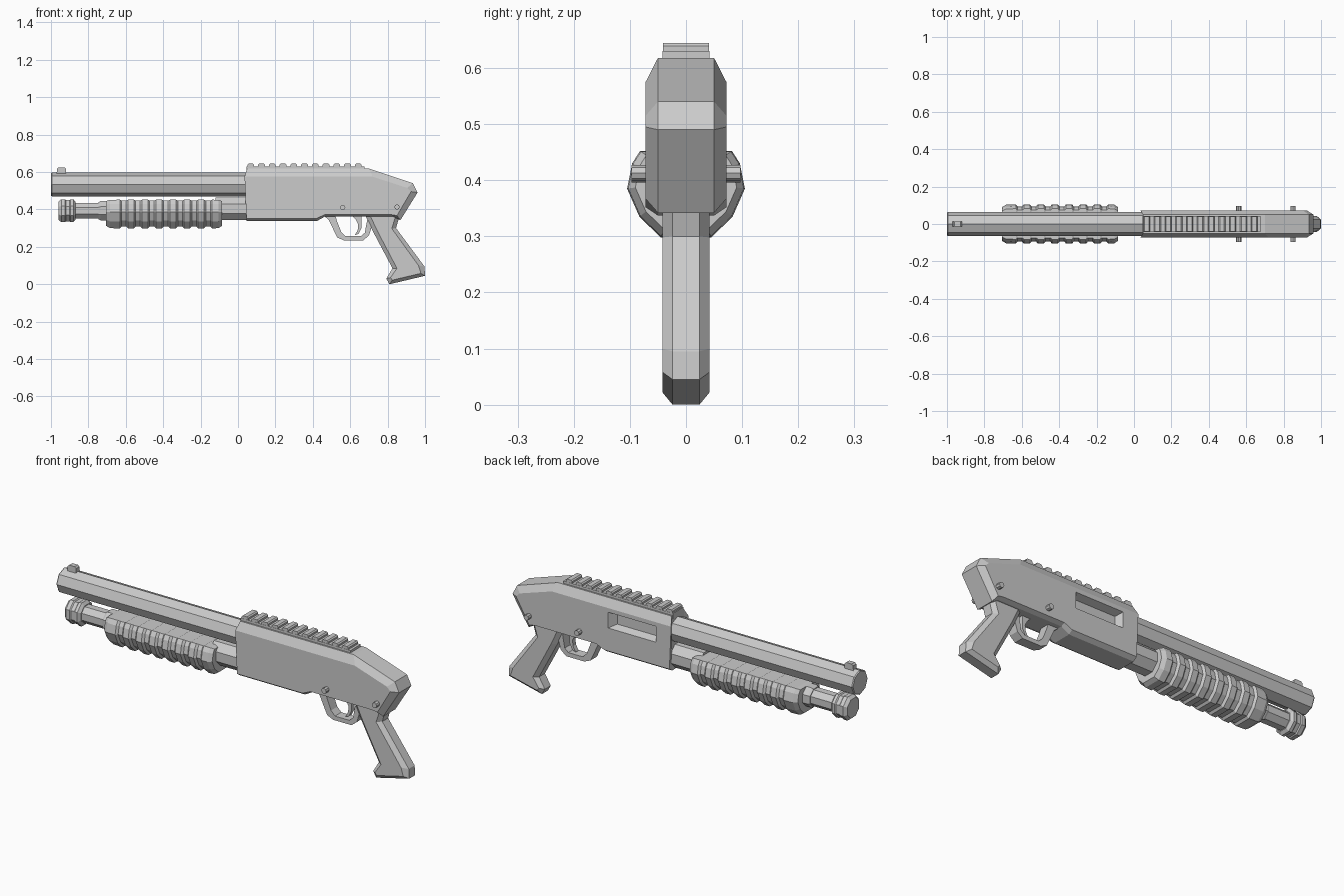
import bpy, bmesh, math
from mathutils import Vector

cube = bpy.data.objects.get("Cube")
if cube:
    bpy.data.objects.remove(cube, do_unlink=True)

GREY = (0.6, 0.6, 0.6, 1.0)
grey = bpy.data.materials.new("plain grey")
grey.use_nodes = True
grey.diffuse_color = GREY
grey.node_tree.nodes["Principled BSDF"].inputs["Base Color"].default_value = GREY


def loft(name, rings):
    """Join equal-length rings of points into a capped solid."""
    bm = bmesh.new()
    rows = [[bm.verts.new(p) for p in ring] for ring in rings]
    n = len(rows[0])
    for a, b in zip(rows, rows[1:]):
        for i in range(n):
            j = (i + 1) % n
            bm.faces.new((a[i], a[j], b[j], b[i]))
    bm.faces.new(rows[0])
    bm.faces.new(rows[-1])
    bmesh.ops.recalc_face_normals(bm, faces=bm.faces)
    mesh = bpy.data.meshes.new(name)
    bm.to_mesh(mesh)
    bm.free()
    mesh.materials.append(grey)
    obj = bpy.data.objects.new(name, mesh)
    bpy.context.collection.objects.link(obj)
    return obj


def slab(name, outline, half, side=None, flat=None):
    """Side outline in x-z, widened in y, with an optional smaller side outline."""
    layers = [(-half, outline), (half, outline)]
    if side:
        layers = [(-half, side), (-flat, outline), (flat, outline), (half, side)]
    return loft(name, [[(x, y, z) for x, z in pts] for y, pts in layers])


def box(name, x0, x1, half, z0, z1):
    return slab(name, [(x0, z0), (x1, z0), (x1, z1), (x0, z1)], half)


def lathe(name, profile, z, turn=0.5, sides=8):
    """Faceted round part along x from (x, radius) pairs."""
    angles = [(i + turn) * math.tau / sides for i in range(sides)]
    return loft(name, [[(x, r * math.cos(a), z + r * math.sin(a)) for a in angles]
                       for x, r in profile])


# Barrel and bead sight
lathe("barrel", [(-1, 0.06), (-0.995, 0.064), (0.06, 0.064)], 0.534, turn=0)
slab("front_sight", [(-0.97, 0.585), (-0.92, 0.585), (-0.92, 0.618),
                     (-0.928, 0.625), (-0.96, 0.625), (-0.968, 0.618)], 0.013)

# Magazine tube with end cap and collars
lathe("magazine_tube", [(-0.9, 0.046), (-0.4, 0.046)], 0.393)
lathe("magazine_cap", [(-0.96, 0.052), (-0.945, 0.066), (-0.925, 0.066), (-0.92, 0.061),
                       (-0.9, 0.061), (-0.895, 0.066), (-0.88, 0.066), (-0.868, 0.05)], 0.393)
lathe("tube_collar", [(-0.745, 0.05), (-0.735, 0.056), (-0.69, 0.056)], 0.393)
lathe("rear_tube", [(-0.12, 0.065), (0.06, 0.065)], 0.403)

# Ribbed pump handle
half_section = [(0.082, 0.452), (0.096, 0.43), (0.105, 0.385), (0.083, 0.335), (0.045, 0.298)]
section = half_section + [(-y, z) for y, z in reversed(half_section)]


def pump_ring(x, s):
    return [(x, y * s, 0.40 + (z - 0.40) * s) for y, z in section]


rings = [pump_ring(-0.705, 0.86), pump_ring(-0.685, 0.98)]
for i in range(7):
    x = -0.61 + i * 0.075
    rings += [pump_ring(x + dx, s) for dx, s in
              ((-0.022, 1.0), (-0.012, 0.9), (0.012, 0.9), (0.022, 1.0))]
rings += [pump_ring(-0.105, 0.98), pump_ring(-0.085, 0.86)]
loft("pump_handle", rings)

# Receiver with chamfered edges
receiver = slab(
    "receiver",
    [(0.048, 0.618), (0.7, 0.618), (0.935, 0.54), (0.96, 0.49), (0.868, 0.342),
     (0.83, 0.362), (0.465, 0.362), (0.42, 0.337), (0.045, 0.337)],
    0.072,
    [(0.035, 0.575), (0.72, 0.575), (0.905, 0.515), (0.925, 0.495), (0.85, 0.367),
     (0.82, 0.372), (0.465, 0.372), (0.42, 0.352), (0.045, 0.352)],
    0.05)

# Ejection port cut into the left side
cutter = loft("port_cutter", [
    [(x0, y, z0), (x1, y, z0), (x1, y, z1), (x0, y, z1)]
    for y, x0, x1, z0, z1 in ((0.035, 0.14, 0.37, 0.485, 0.54),
                              (0.09, 0.115, 0.41, 0.465, 0.56))])
cutter.hide_render = True
cut = receiver.modifiers.new("port", "BOOLEAN")
cut.operation = "DIFFERENCE"
cut.solver = "EXACT"
cut.object = cutter
bpy.context.view_layer.objects.active = receiver
bpy.ops.object.modifier_apply(modifier=cut.name)
bpy.data.objects.remove(cutter, do_unlink=True)

# Top rail and teeth
box("rail_base", 0.045, 0.675, 0.042, 0.6, 0.63)
for i in range(11):
    x = 0.05 + i * 0.0575
    slab("rail_tooth", [(x, 0.625), (x + 0.036, 0.625), (x + 0.036, 0.639),
                        (x + 0.03, 0.645), (x + 0.006, 0.645), (x, 0.639)], 0.041)

# Pistol grip with flared butt
grip = [(0.68, 0.37), (0.865, 0.37), (0.845, 0.3), (0.997, 0.095), (1.0, 0.045),
        (0.81, 0.0), (0.793, 0.03), (0.826, 0.085), (0.72, 0.285)]
grip_side = [(0.705, 0.37), (0.845, 0.37), (0.822, 0.298), (0.965, 0.1), (0.978, 0.058),
             (0.825, 0.022), (0.815, 0.035), (0.85, 0.085), (0.745, 0.285)]
slab("grip", grip, 0.042, grip_side, 0.024)

# Trigger guard and trigger
outer = [(0.455, 0.368), (0.485, 0.345), (0.53, 0.25), (0.565, 0.235), (0.67, 0.235),
         (0.7, 0.26), (0.725, 0.34)]
inner = [(0.52, 0.368), (0.53, 0.335), (0.552, 0.28), (0.575, 0.257), (0.657, 0.257),
         (0.678, 0.275), (0.69, 0.34)]
slab("trigger_guard", outer + inner[::-1], 0.026)
slab("trigger", [(0.605, 0.37), (0.66, 0.37), (0.66, 0.3), (0.645, 0.27), (0.625, 0.262),
                 (0.64, 0.29), (0.643, 0.32), (0.63, 0.345)], 0.012)

# Cross pins
for x, z in ((0.56, 0.41), (0.85, 0.413)):
    ring = [(x + 0.014 * math.cos(a), z + 0.014 * math.sin(a))
            for a in (i * math.tau / 8 for i in range(8))]
    slab("cross_pin", ring, 0.097)
